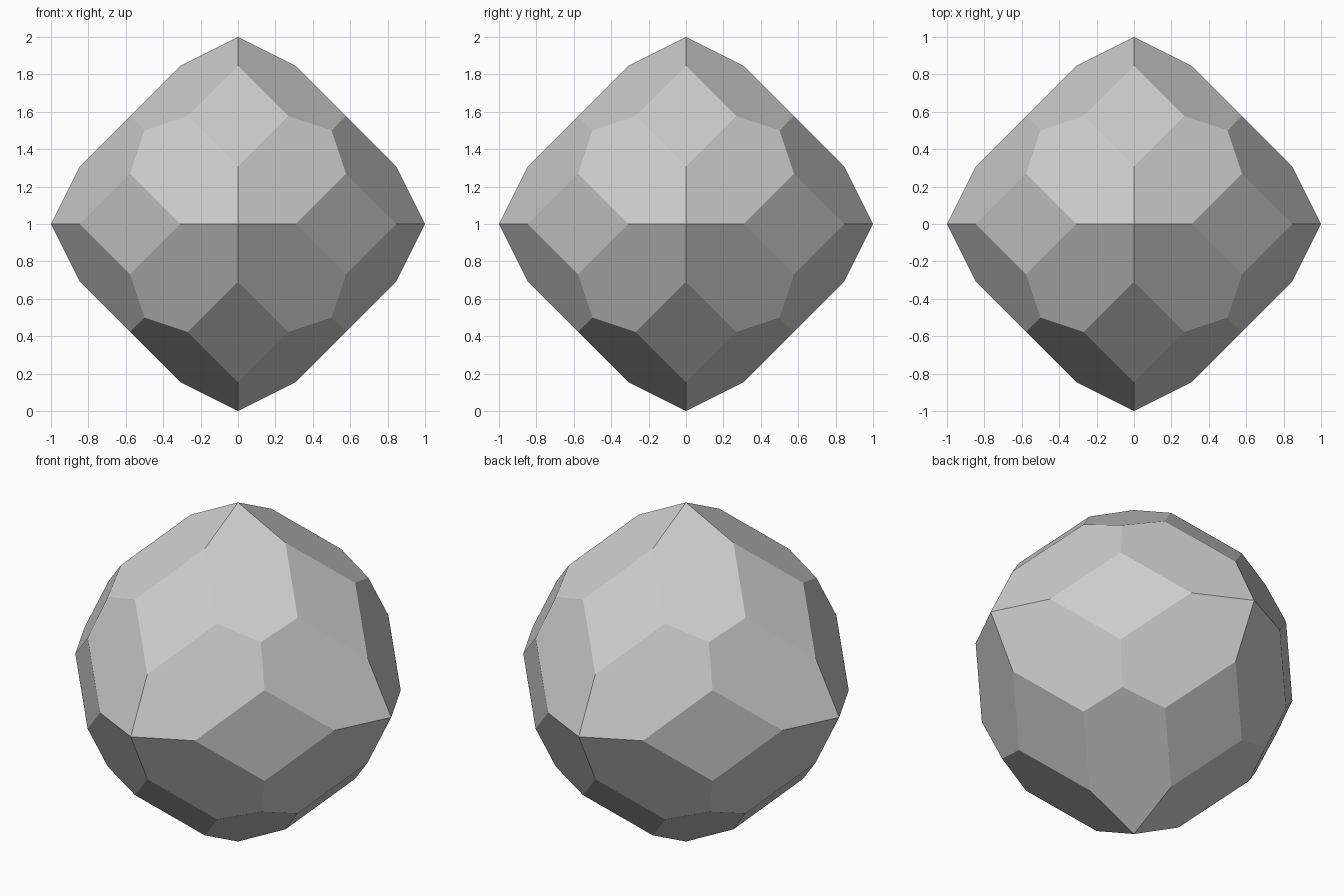
import bpy
import bmesh
import math
from itertools import permutations, product
from mathutils import Vector

# Remove the default cube
cube = bpy.data.objects.get("Cube")
if cube:
    bpy.data.objects.remove(cube, do_unlink=True)

# Plain grey stone
grey = bpy.data.materials.new("plain grey")
grey.use_nodes = True
colour = (0.6, 0.6, 0.6, 1.0)
grey.diffuse_color = colour
grey.node_tree.nodes["Principled BSDF"].inputs["Base Color"].default_value = colour

# Corner types: kite faces x + y + 2z = 2, their long edges cut by x + z = cut
cut = 2 / math.sqrt(3)
corner_types = [
    (0, 0, 1),                         # axis tips
    (0, 2 * cut - 2, 2 - cut),         # ends of the diamond facets
    (cut / 2, cut / 2, 2 - 1.5 * cut), # sides of the diamond facets
    (0.5, 0.5, 0.5),                   # three-way corners
]

# Repeat each corner over every axis order and mirror direction
corners = set()
for corner in corner_types:
    for order in permutations(corner):
        for signs in product((-1, 1), repeat=3):
            corners.add(tuple(s * v + 0.0 for s, v in zip(signs, order)))

# Wrap the corners in a solid and merge its flat facets
bm = bmesh.new()
for corner in sorted(corners):
    bm.verts.new(Vector(corner) + Vector((0, 0, 1)))
bmesh.ops.convex_hull(bm, input=bm.verts[:])
bmesh.ops.dissolve_limit(bm, angle_limit=math.radians(2),
                         verts=bm.verts[:], edges=bm.edges[:])
bmesh.ops.recalc_face_normals(bm, faces=bm.faces[:])

mesh = bpy.data.meshes.new("faceted_stone")
bm.to_mesh(mesh)
bm.free()
mesh.materials.append(grey)
stone = bpy.data.objects.new("faceted_stone", mesh)
bpy.context.collection.objects.link(stone)
